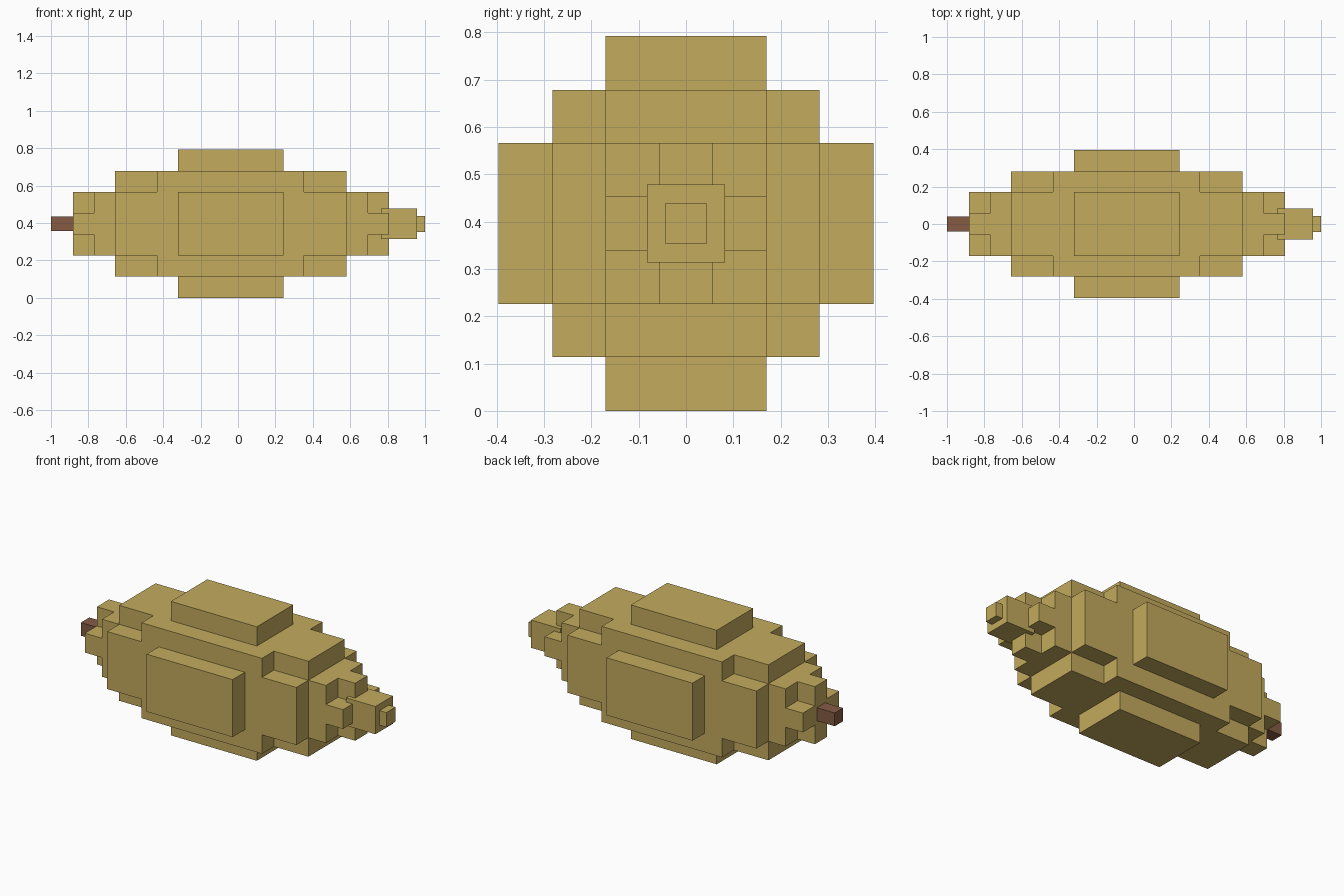
import bpy
import bmesh

if "Cube" in bpy.data.objects:
    bpy.data.objects.remove(bpy.data.objects["Cube"])

CZ = 0.396  # height of the long axis


def material(name, rgb):
    lin = [c / 12.92 if c <= 0.04045 else ((c + 0.055) / 1.055) ** 2.4 for c in rgb]
    mat = bpy.data.materials.new(name)
    mat.diffuse_color = (*lin, 1.0)
    mat.use_nodes = True
    mat.node_tree.nodes["Principled BSDF"].inputs["Base Color"].default_value = mat.diffuse_color
    return mat


def prism(name, x0, x1, profile, mat):
    """Extrude a (y, z) profile along x, around the long axis."""
    bm = bmesh.new()
    face = bm.faces.new([bm.verts.new((x0, y, CZ + z)) for y, z in profile])
    ext = bmesh.ops.extrude_face_region(bm, geom=[face], use_keep_orig=True)
    new = [v for v in ext["geom"] if isinstance(v, bmesh.types.BMVert)]
    bmesh.ops.translate(bm, vec=(x1 - x0, 0, 0), verts=new)
    bmesh.ops.recalc_face_normals(bm, faces=bm.faces)
    mesh = bpy.data.meshes.new(name)
    bm.to_mesh(mesh)
    bm.free()
    mesh.materials.append(mat)
    obj = bpy.data.objects.new(name, mesh)
    bpy.context.collection.objects.link(obj)
    return obj


def square(r):
    return [(-r, -r), (r, -r), (r, r), (-r, r)]


def cross(arm, r):
    """Plus-shaped profile: arms of half width `arm` reaching out to r."""
    quarter = [(r, -arm), (r, arm), (arm, arm)]
    points = []
    for _ in range(4):
        points += quarter
        quarter = [(-z, y) for y, z in quarter]
    return points


yellow = material("rind yellow", (0.765, 0.670, 0.365))
brown = material("stem brown", (0.52, 0.355, 0.265))

# Fruit body: stepped layers along the long axis
prism("body_panels", -0.32, 0.242, cross(0.170, 0.396), yellow)
prism("body_core", -0.433, 0.354, square(0.282), yellow)
prism("body_shoulders", -0.658, 0.579, cross(0.170, 0.282), yellow)
prism("body_ends", -0.770, 0.694, square(0.170), yellow)
prism("body_end_caps", -0.883, 0.806, cross(0.057, 0.170), yellow)

# Pointed tip
prism("tip_base", 0.764, 0.956, square(0.082), yellow)
prism("tip_point", 0.94, 1.0, square(0.043), yellow)

# Stem
prism("stem", -1.0, -0.87, square(0.039), brown)
